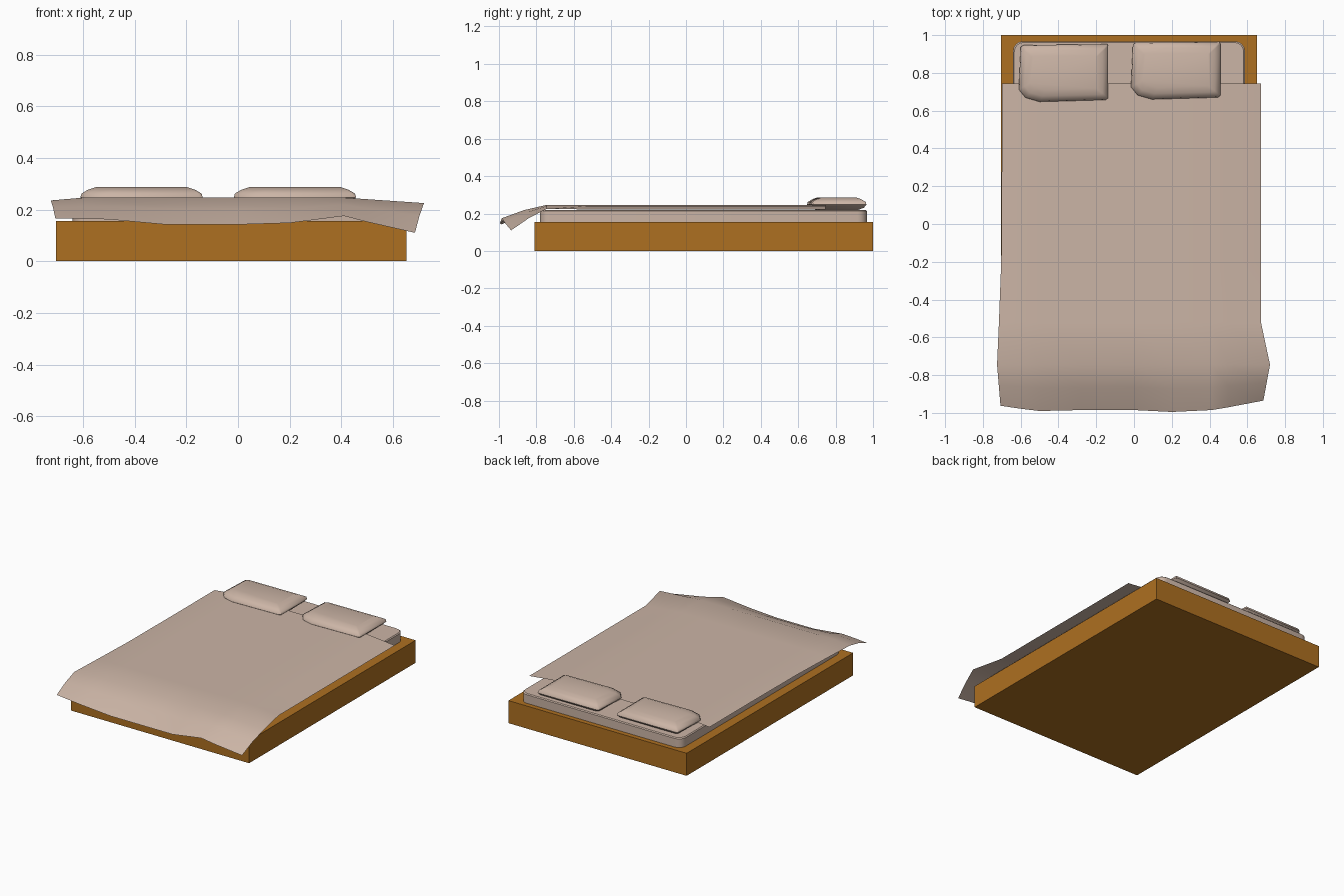
import bpy, bmesh, math

if "Cube" in bpy.data.objects:
    bpy.data.objects.remove(bpy.data.objects["Cube"])


def material(name, col):
    m = bpy.data.materials.new(name)
    m.diffuse_color = (*col, 1)
    m.use_nodes = True
    m.node_tree.nodes["Principled BSDF"].inputs["Base Color"].default_value = m.diffuse_color
    return m


WOOD = material("warm wood", (0.42, 0.16, 0.015))
LINEN = material("beige linen", (0.60, 0.46, 0.38))


def finish(name, bm, mat, smooth=None):
    me = bpy.data.meshes.new(name)
    bm.to_mesh(me)
    bm.free()
    me.materials.append(mat)
    ob = bpy.data.objects.new(name, me)
    bpy.context.collection.objects.link(ob)
    if smooth:
        bpy.ops.object.select_all(action='DESELECT')
        ob.select_set(True)
        bpy.context.view_layer.objects.active = ob
        bpy.ops.object.shade_smooth_by_angle(angle=math.radians(smooth))
    return ob


def loft(name, outline, rings, mat, smooth):
    """Stack copies of a plan outline; rings = (z, inset), capped both ends."""
    bm = bmesh.new()
    xs, ys = zip(*outline)
    cx, cy = (max(xs) + min(xs)) / 2, (max(ys) + min(ys)) / 2
    w, d = max(xs) - min(xs), max(ys) - min(ys)
    loops = [[bm.verts.new((cx + (x - cx) * (1 - 2 * i / w),
                            cy + (y - cy) * (1 - 2 * i / d), z))
              for x, y in outline] for z, i in rings]
    n = len(outline)
    for a, b in zip(loops, loops[1:]):
        for k in range(n):
            bm.faces.new((a[k], a[(k + 1) % n], b[(k + 1) % n], b[k]))
    bm.faces.new(loops[0][::-1])
    bm.faces.new(loops[-1])
    bmesh.ops.recalc_face_normals(bm, faces=bm.faces)
    return finish(name, bm, mat, smooth)


def rounded_rect(x0, x1, y0, y1, r, seg=4):
    pts = []
    for q, (cx, cy) in enumerate([(x1 - r, y1 - r), (x0 + r, y1 - r),
                                  (x0 + r, y0 + r), (x1 - r, y0 + r)]):
        for k in range(seg + 1):
            a = math.pi / 2 * (q + k / seg)
            pts.append((cx + r * math.cos(a), cy + r * math.sin(a)))
    return pts


# wooden platform
loft("bed_base", [(-.705, -.81), (.652, -.81), (.652, 1), (-.705, 1)],
     [(0, 0), (.075, 0), (.155, 0)], WOOD, 30)

# mattress
loft("mattress", rounded_rect(-.64, .587, -.78, .967, .05),
     [(.15, 0), (.214, 0), (.22, .006)], LINEN, 30)

# pillows, a pair of the same cushion
plan = [(-.60, .94), (-.585, .95), (-.14, .955), (-.137, .945), (-.137, .67),
        (-.15, .66), (-.5, .65), (-.575, .672), (-.61, .715)]
for name, dx, dy in (("left_pillow", 0, -.003), ("right_pillow", .594, .01)):
    loft(name, [(x + dx, y + dy) for x, y in plan],
         [(.218, .05), (.23, .015), (.247, 0), (.262, .004),
          (.277, .03), (.287, .06)], LINEN, 50)

# blanket: flat over the mattress, drooping past the foot
cols = [None, -.6, -.5, -.28, 0, .2, .41, .5, None]
foot_y = [-.962, -.978, -.99, -.985, -.985, -.995, -.985, -.97, -.935]
foot_z = [.165, .164, .162, .142, .142, .148, .175, .152, .11]
# rows: y, left x, left z, right x, right z
rows = [(.745, -.70, .236, .672, .222), (.3, -.70, .236, .672, .222),
        (-.2, -.703, .236, .672, .222), (-.52, -.715, .236, .672, .222),
        (-.745, -.725, .235, .72, .225)]
bm = bmesh.new()
grid = [[bm.verts.new((lx if c == 0 else rx if c == 8 else cols[c], y,
                       lz if c == 0 else rz if c == 8 else .240 if c == 7 else .246))
         for c in range(9)] for y, lx, lz, rx, rz in rows]
last = grid[-1]
end_x = [-.707] + cols[1:8] + [.685]
for t, lift in ((.5, .008), (1, 0)):
    grid.append([bm.verts.new((v.co.x + (end_x[c] - v.co.x) * t,
                               v.co.y + (foot_y[c] - v.co.y) * t,
                               v.co.z + (foot_z[c] - v.co.z) * t + lift))
                 for c, v in enumerate(last)])
for a, b in zip(grid, grid[1:]):
    for c in range(8):
        bm.faces.new((a[c], b[c], b[c + 1], a[c + 1]))
finish("blanket", bm, LINEN, 60)
